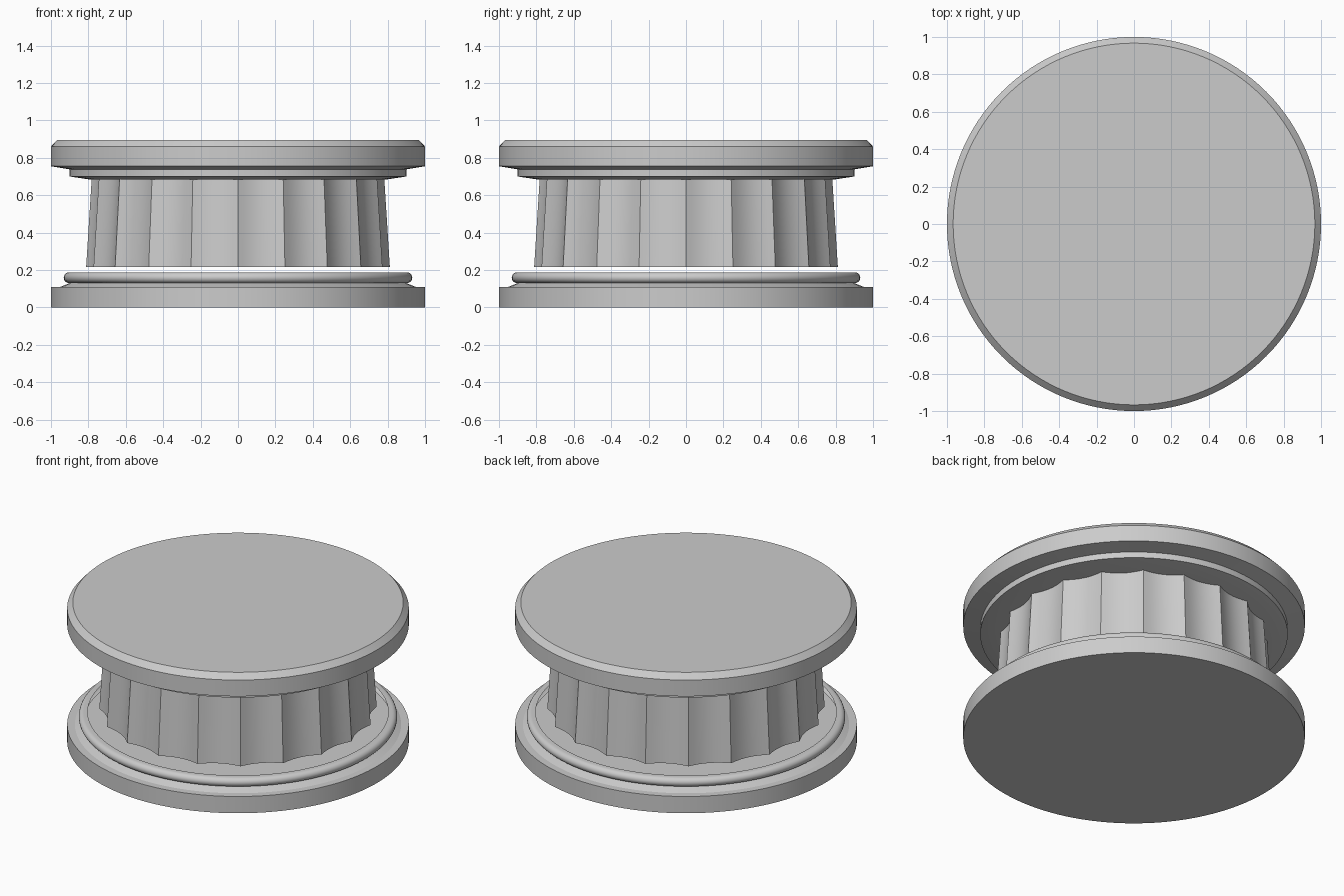
import bpy, bmesh
from math import sin, cos, pi, radians

if "Cube" in bpy.data.objects:
    bpy.data.objects.remove(bpy.data.objects["Cube"], do_unlink=True)

stone = bpy.data.materials.new("grey stone")
stone.use_nodes = True
stone.diffuse_color = (0.6, 0.6, 0.6, 1)
stone.node_tree.nodes["Principled BSDF"].inputs["Base Color"].default_value = (0.6, 0.6, 0.6, 1)


def loft(name, loops, cap_bottom=True, cap_top=True):
    """Skin a stack of closed loops, listed from bottom to top."""
    bm = bmesh.new()
    rings = [[bm.verts.new(p) for p in loop] for loop in loops]
    for a, b in zip(rings, rings[1:]):
        for i in range(len(a)):
            j = (i + 1) % len(a)
            bm.faces.new((a[i], a[j], b[j], b[i]))
    if cap_bottom:
        bm.faces.new(rings[0][::-1])
    if cap_top:
        bm.faces.new(rings[-1])
    mesh = bpy.data.meshes.new(name)
    bm.to_mesh(mesh)
    bm.free()
    obj = bpy.data.objects.new(name, mesh)
    bpy.context.collection.objects.link(obj)
    mesh.materials.append(stone)
    bpy.ops.object.select_all(action="DESELECT")
    obj.select_set(True)
    bpy.context.view_layer.objects.active = obj
    bpy.ops.object.shade_smooth_by_angle(angle=radians(25))
    return obj


def circle(r, z, n=128):
    return [(r * cos(2 * pi * i / n), r * sin(2 * pi * i / n), z) for i in range(n)]


def fluted_loop(r, z, flutes=20, steps=8, depth=0.035):
    """Circle of sharp ridges with shallow round hollows between them."""
    loop = []
    for i in range(flutes * steps):
        t = (i % steps) / steps
        a = 2 * pi * i / (flutes * steps)
        rr = r - depth * 4 * t * (1 - t)
        loop.append((rr * cos(a), rr * sin(a), z))
    return loop


# Base slab
loft("base_slab", [circle(1, 0), circle(1, 0.108)])

# Rounded moulding: an open shell standing on the slab
moulding = [(0.955, 0.108), (0.9, 0.13)]
for k in range(11):
    a = -pi / 2 + pi * k / 10
    moulding.append((0.902 + 0.03 * cos(a), 0.159 + 0.029 * sin(a)))
moulding.append((0.88, 0.188))
loft("base_moulding", [circle(r, z) for r, z in moulding], False, False)

# Fluted drum, tapering upward
loft("fluted_drum", [fluted_loop(0.812, 0.215), fluted_loop(0.782, 0.69)])

# Stepped cap with a chamfered rim
cap = [(0.8, 0.685), (0.9, 0.7), (0.9, 0.738), (1, 0.755), (1, 0.86), (0.967, 0.895)]
loft("cap", [circle(r, z) for r, z in cap])
